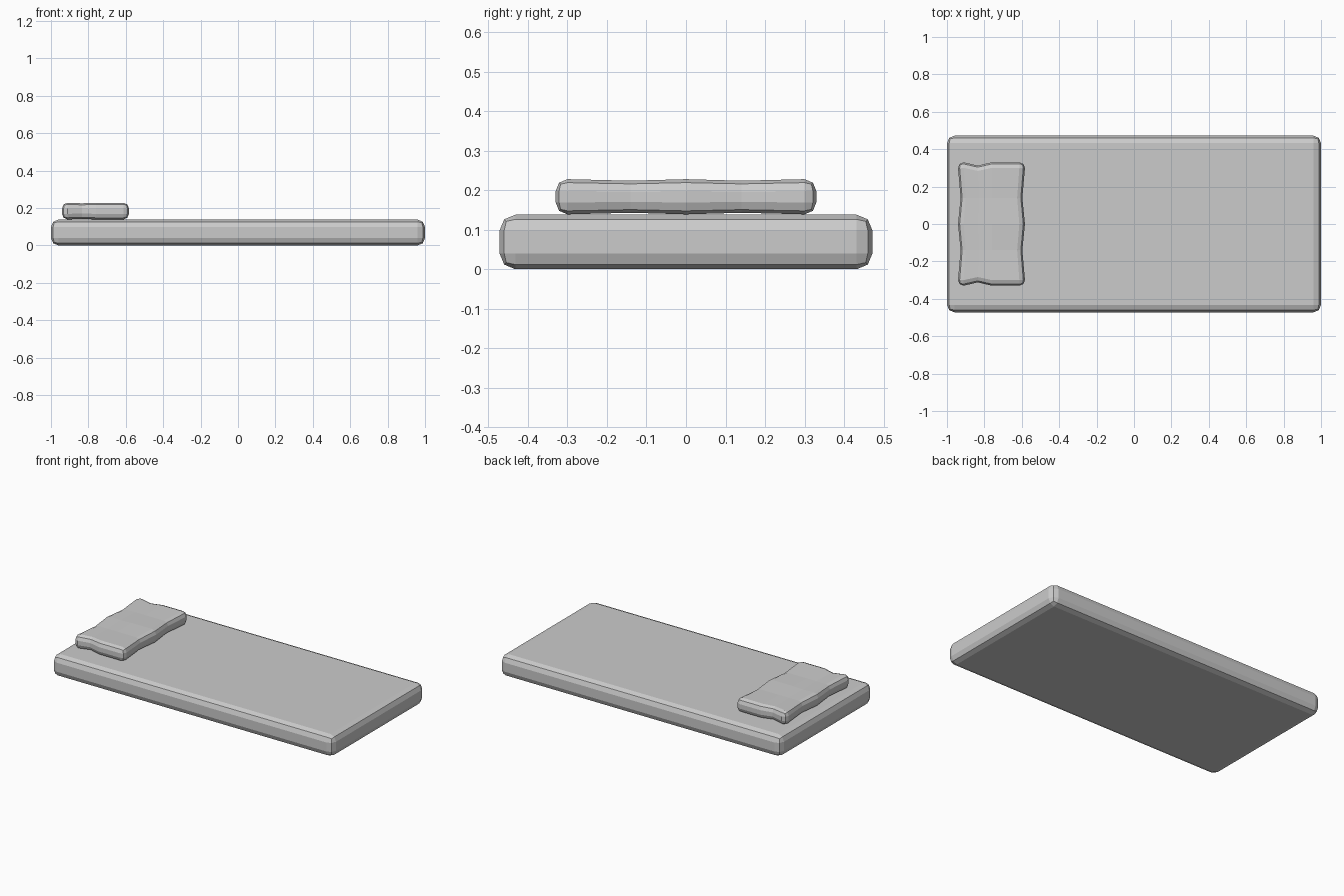
import bpy, bmesh
from mathutils import Vector

if "Cube" in bpy.data.objects:
    bpy.data.objects.remove(bpy.data.objects["Cube"])


def rounded_box(bm, lo, hi, radius):
    lo, hi = Vector(lo), Vector(hi)
    bmesh.ops.create_cube(bm, size=1)
    for v in bm.verts:
        v.co = Vector([(a + b) / 2 + c * (b - a) for a, b, c in zip(lo, hi, v.co)])
    bmesh.ops.bevel(bm, geom=bm.edges[:], offset=radius, offset_type='OFFSET',
                    segments=2, profile=0.5, affect='EDGES')


def finish(bm, name):
    bmesh.ops.recalc_face_normals(bm, faces=bm.faces[:])
    mesh = bpy.data.meshes.new(name)
    bm.to_mesh(mesh)
    bm.free()
    obj = bpy.data.objects.new(name, mesh)
    bpy.context.collection.objects.link(obj)
    return obj


def cut(bm, axis, value):
    point, normal = Vector((0, 0, 0)), Vector((0, 0, 0))
    point[axis], normal[axis] = value, 1
    bmesh.ops.bisect_plane(bm, geom=bm.verts[:] + bm.edges[:] + bm.faces[:],
                           plane_co=point, plane_no=normal)


# Mattress: slab with rounded edges
bm = bmesh.new()
rounded_box(bm, (-1, -0.472, 0), (1, 0.472, 0.138), 0.04)
finish(bm, "mattress")

# Pillow: rounded slab with pinched creases
bm = bmesh.new()
lo, hi = Vector((-0.941, -0.33, 0.139)), Vector((-0.583, 0.33, 0.228))
rounded_box(bm, lo, hi, 0.03)
for y in (-0.14, 0, 0.14):
    cut(bm, 1, y)
for x in (-0.835, -0.76):
    cut(bm, 0, x)
mid = (lo + hi) / 2
for v in bm.verts:
    d = v.co - mid
    if abs(abs(v.co.y) - 0.14) < 0.002:      # waist on the long sides
        v.co.x -= 0.014 * d.x / 0.179
        v.co.z -= 0.004 * d.z / 0.045
    if abs(v.co.x + 0.835) < 0.002:          # notch in each short end
        v.co.y -= 0.018 * d.y / 0.33
        v.co.z -= 0.003 * d.z / 0.045
finish(bm, "pillow")
